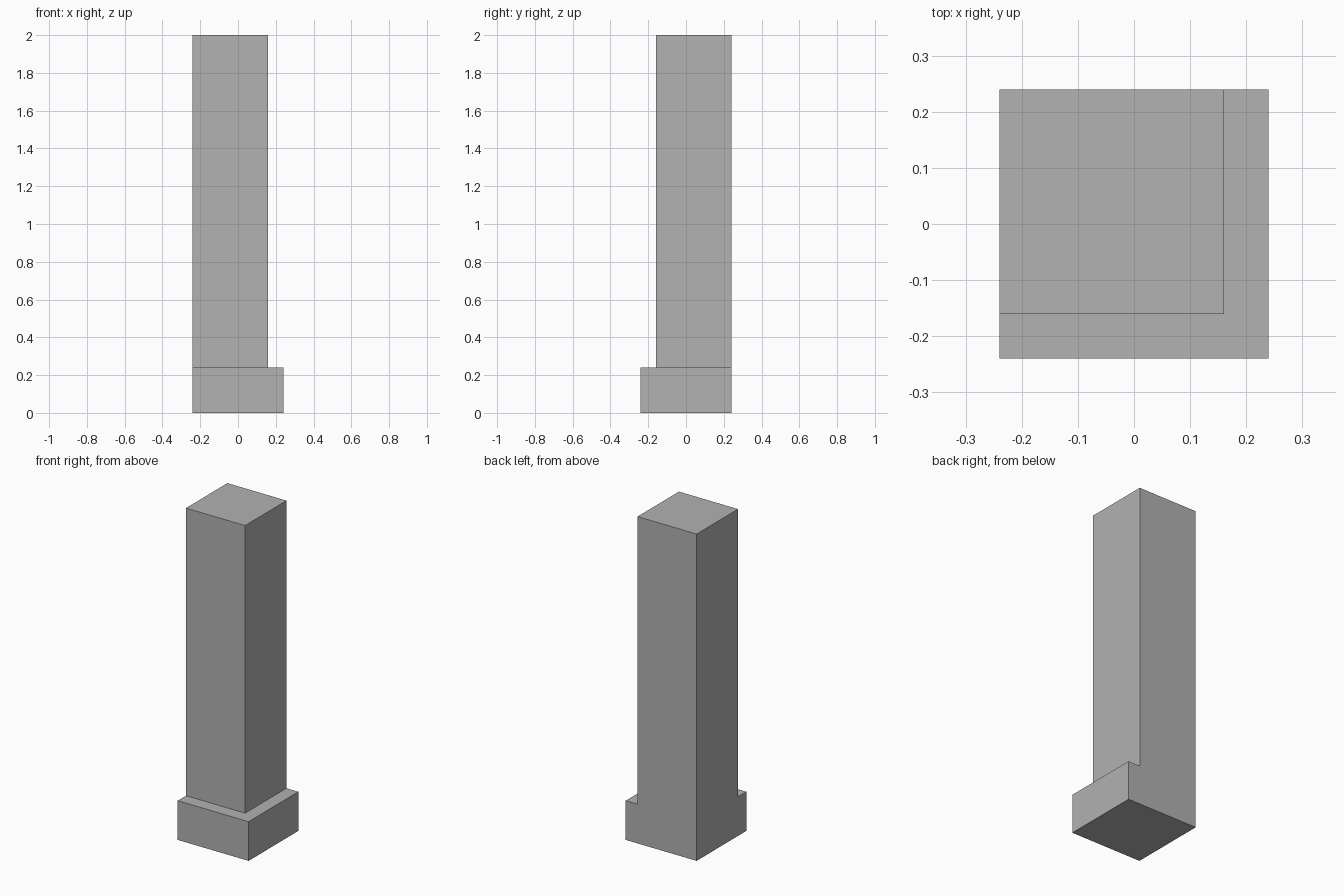
import bpy
import bmesh
from mathutils import Matrix, Vector

cube = bpy.data.objects.get("Cube")
if cube:
    bpy.data.objects.remove(cube, do_unlink=True)

HALF = 0.24      # half width of the square plinth
PLINTH = 0.24    # plinth height
HEIGHT = 2.0     # total height
EDGE = 0.16      # where the shaft steps back from the plinth

# Plain grey stone
stone = bpy.data.materials.new("grey_stone")
stone.use_nodes = True
grey = (0.445, 0.445, 0.445, 1.0)
stone.diffuse_color = grey
stone.node_tree.nodes["Principled BSDF"].inputs["Base Color"].default_value = grey

# Plinth block standing on the ground
bm = bmesh.new()
bmesh.ops.create_cube(bm, size=1.0, matrix=Matrix.Translation((0, 0, PLINTH / 2))
                      @ Matrix.Diagonal((2 * HALF, 2 * HALF, PLINTH, 1)))

# Cut the footprint of the shaft, flush with the back and the -x side
for point, normal in (((EDGE, 0, 0), (1, 0, 0)), ((0, -EDGE, 0), (0, 1, 0))):
    bmesh.ops.bisect_plane(bm, geom=bm.verts[:] + bm.edges[:] + bm.faces[:],
                           plane_co=point, plane_no=normal)

# Raise the shaft out of the footprint
bm.normal_update()
footprint = max((f for f in bm.faces if f.normal.z > 0.9), key=lambda f: f.calc_area())
shaft = bmesh.ops.extrude_discrete_faces(bm, faces=[footprint])["faces"][0]
bmesh.ops.translate(bm, verts=shaft.verts[:], vec=Vector((0, 0, HEIGHT - PLINTH)))

# Merge flush faces into clean flat sides
bmesh.ops.dissolve_limit(bm, angle_limit=0.01, verts=bm.verts[:], edges=bm.edges[:])
bmesh.ops.recalc_face_normals(bm, faces=bm.faces[:])

mesh = bpy.data.meshes.new("pillar_with_plinth")
bm.to_mesh(mesh)
bm.free()
mesh.materials.append(stone)
pillar = bpy.data.objects.new("pillar_with_plinth", mesh)
bpy.context.collection.objects.link(pillar)
